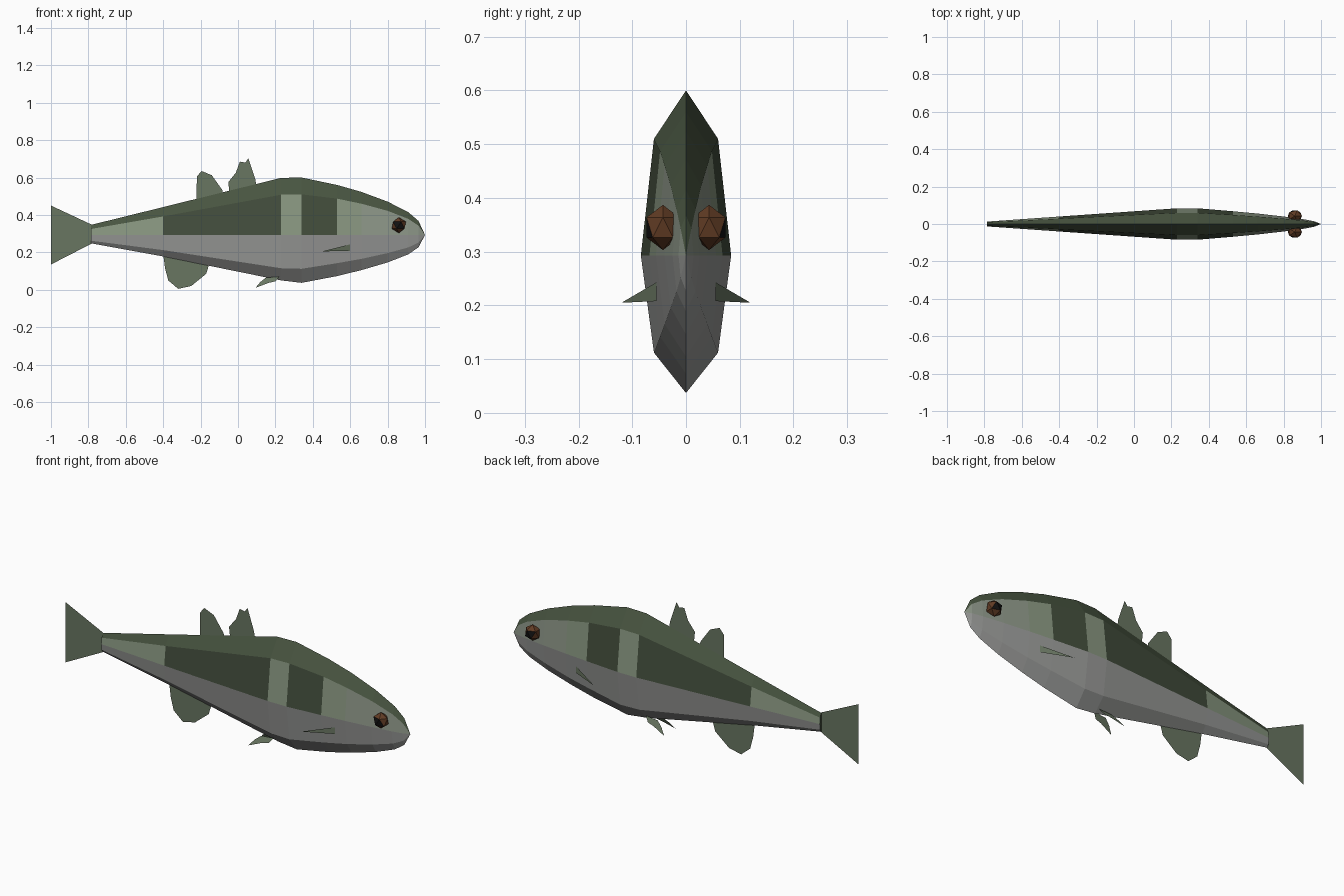
import bpy, bmesh
from mathutils import Vector

if "Cube" in bpy.data.objects:
    bpy.data.objects.remove(bpy.data.objects["Cube"])


def material(name, r, g, b):
    m = bpy.data.materials.new(name)
    m.diffuse_color = (r, g, b, 1)
    m.use_nodes = True
    m.node_tree.nodes["Principled BSDF"].inputs["Base Color"].default_value = m.diffuse_color
    return m


BACK = material("back_green", 0.065, 0.09, 0.052)
DARK = material("dark_band", 0.055, 0.075, 0.045)
LIGHT = material("light_band", 0.25, 0.31, 0.22)
HEAD = material("head_grey_green", 0.27, 0.31, 0.25)
BELLY = material("belly_grey", 0.32, 0.325, 0.315)
FIN = material("fin_green", 0.14, 0.18, 0.12)
BROWN = material("eye_brown", 0.12, 0.045, 0.018)
BLACK = material("pupil_black", 0.006, 0.006, 0.006)


def finish(name, bm, mats):
    me = bpy.data.meshes.new(name)
    bm.to_mesh(me)
    bm.free()
    for m in mats:
        me.materials.append(m)
    ob = bpy.data.objects.new(name, me)
    bpy.context.collection.objects.link(ob)
    return ob


# Body: eight-sided loft; x, back z, shoulder z, lower z, belly z, half width, side band
MID = 0.293
SECTIONS = [
    (-0.785, 0.347, 0.325, 0.262, 0.248, 0.013, 1),
    (-0.40, 0.442, 0.392, 0.212, 0.178, 0.040, 0),
    (0.23, 0.598, 0.508, 0.115, 0.050, 0.084, 1),
    (0.34, 0.600, 0.510, 0.112, 0.037, 0.084, 0),
    (0.53, 0.560, 0.487, 0.142, 0.073, 0.068, 1),
    (0.66, 0.523, 0.460, 0.165, 0.105, 0.056, 2),
    (0.80, 0.471, 0.422, 0.196, 0.146, 0.040, 2),
    (0.91, 0.415, 0.379, 0.226, 0.189, 0.025, 2),
    (0.965, 0.368, 0.343, 0.252, 0.227, 0.014, 2),
]
bm = bmesh.new()
rings = []
for x, zt, zs, zl, zb, w, band in SECTIONS:
    s = w * 0.71
    ring = [(0, zt), (s, zs), (w, MID), (s, zl), (0, zb), (-s, zl), (-w, MID), (-s, zs)]
    rings.append([bm.verts.new((x, y, z)) for y, z in ring])
nose = bm.verts.new((1.0, 0, MID))
for i, ring in enumerate(rings):
    band = SECTIONS[i][6]
    for k in range(8):
        n = (k + 1) % 8
        if i + 1 < len(rings):
            f = bm.faces.new((ring[k], ring[n], rings[i + 1][n], rings[i + 1][k]))
        else:
            f = bm.faces.new((ring[k], ring[n], nose))
        if k in (0, 7):
            f.material_index = 3
        elif k in (1, 6):
            f.material_index = band
        else:
            f.material_index = 4
bm.faces.new(rings[0])
bmesh.ops.recalc_face_normals(bm, faces=bm.faces)
finish("body", bm, [DARK, LIGHT, HEAD, BACK, BELLY])


# Fins: single flat outlines
def fin(name, points):
    bm = bmesh.new()
    f = bm.faces.new([bm.verts.new(p) for p in points])
    bmesh.ops.triangulate(bm, faces=[f])
    finish(name, bm, [FIN])


FLAT_FINS = {
    "tail_fin": [(-0.78, 0.347), (-1.0, 0.45), (-0.957, 0.293), (-1.0, 0.135), (-0.78, 0.248)],
    "front_dorsal_fin": [(0.10, 0.54), (0.093, 0.59), (0.055, 0.703), (0.04, 0.68), (0.01, 0.685),
                         (-0.012, 0.625), (-0.052, 0.575), (-0.045, 0.51)],
    "rear_dorsal_fin": [(-0.08, 0.50), (-0.083, 0.532), (-0.14, 0.612), (-0.195, 0.635),
                        (-0.22, 0.605), (-0.222, 0.47)],
    "anal_fin": [(-0.40, 0.19), (-0.39, 0.115), (-0.373, 0.05), (-0.32, 0.005), (-0.25, 0.02),
                 (-0.17, 0.085), (-0.15, 0.15)],
}
for name, outline in FLAT_FINS.items():
    fin(name, [(x, 0, z) for x, z in outline])

# Paired fins and eyes on both sides
PELVIC = [(0.22, 0.07), (0.15, 0.065), (0.12, 0.042), (0.093, 0.01), (0.165, 0.037), (0.2, 0.045)]
for side, label in ((-1, "right"), (1, "left")):
    fin(label + "_pectoral_fin", [(0.60, side * 0.055, 0.243), (0.60, side * 0.055, 0.208),
                                  (0.45, side * 0.12, 0.205)])
    fin(label + "_pelvic_fin", [(x, side * (0.02 + (0.065 - z) * 0.52), z) for x, z in PELVIC])

    bm = bmesh.new()
    bmesh.ops.create_icosphere(bm, subdivisions=1, radius=0.042)
    for v in bm.verts:
        v.co = Vector((0.86 + v.co.x, side * 0.043 + v.co.y * 0.85, 0.345 + v.co.z))
    bm.normal_update()
    # Pupil: outward-facing facets
    for f in bm.faces:
        f.material_index = 1 if f.normal.y * side > 0.72 else 0
    finish(label + "_eye", bm, [BROWN, BLACK])
